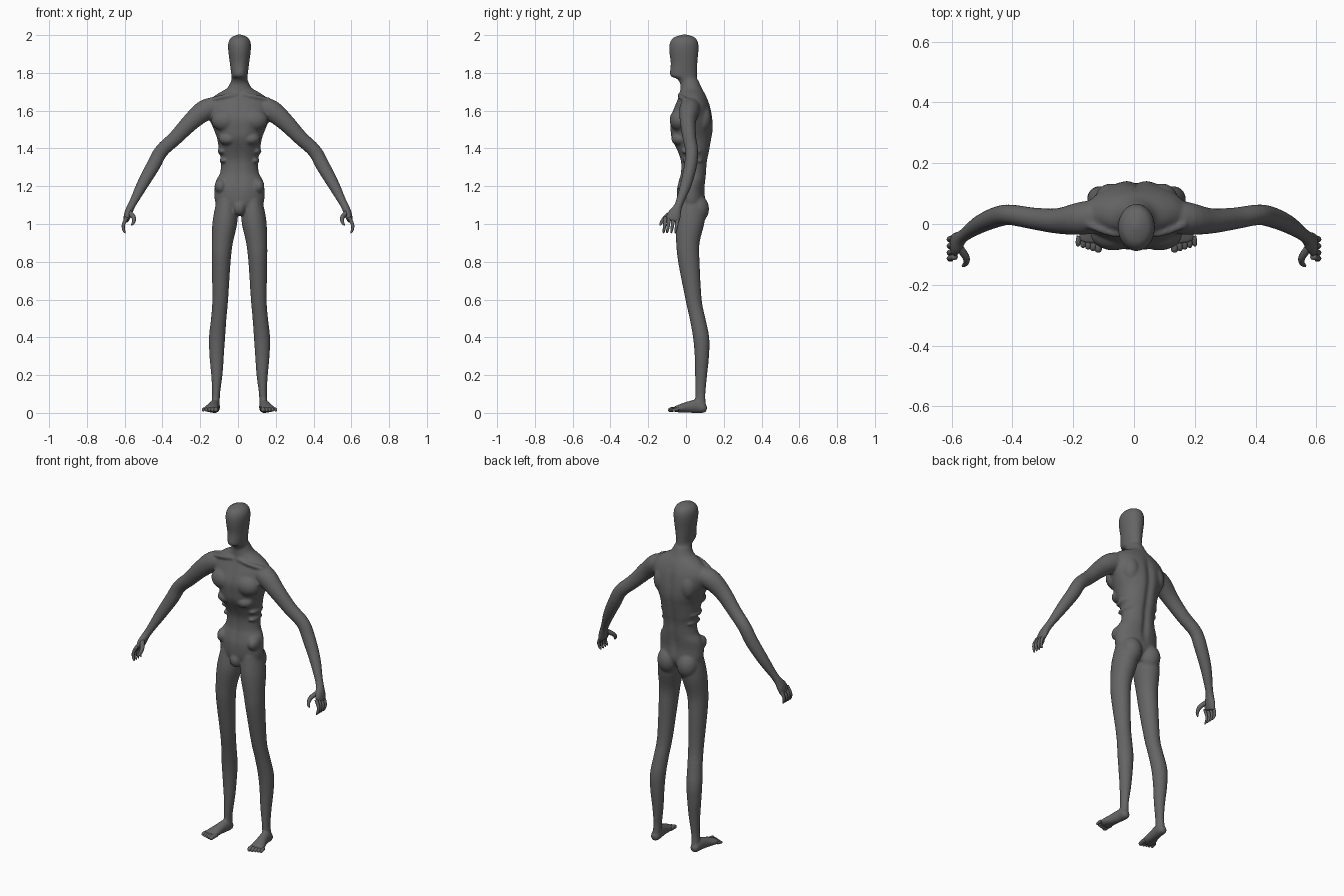
import bpy, bmesh, math
from mathutils import Vector, Matrix

SHIFT = 0.008  # trunk and legs stand slightly off the arm centre

skin = bpy.data.materials.new("dark grey skin")
skin.diffuse_color = (0.13, 0.13, 0.13, 1)


def spline(rows, steps):
    """Catmull-Rom interpolation of number tuples."""
    out = []
    for i in range(len(rows) - 1):
        p0, p1, p2 = rows[max(i - 1, 0)], rows[i], rows[i + 1]
        p3 = rows[min(i + 2, len(rows) - 1)]
        for k in range(steps):
            t = k / steps
            out.append([0.5 * (2 * b + (c - a) * t + (2 * a - 5 * b + 4 * c - d) * t * t
                               + (3 * b - a - 3 * c + d) * t ** 3)
                        for a, b, c, d in zip(p0, p1, p2, p3)])
    out.append(list(rows[-1]))
    return out


def loft(bm, rows, ref, side=1, shift=0.0, axis=None, steps=4, n=24, shape=None):
    """Closed tube; rows are x, y, z, radius along ref, radius across it."""
    path = spline(rows, steps)
    pts = [Vector((p[0] * side + shift, p[1], p[2])) for p in path]
    rings = []
    for i, p in enumerate(path):
        t = axis or (pts[min(i + 1, len(pts) - 1)] - pts[max(i - 1, 0)]).normalized()
        a = (ref - t * ref.dot(t)).normalized()
        b = t.cross(a)
        ring = []
        for k in range(n):
            ang = 2 * math.pi * k / n
            co = pts[i] + a * p[3] * math.cos(ang) + b * p[4] * math.sin(ang)
            ring.append(bm.verts.new(shape(co, pts[i]) if shape else co))
        rings.append(ring)
    for r, s in zip(rings, rings[1:]):
        for k in range(n):
            bm.faces.new((r[k], r[(k + 1) % n], s[(k + 1) % n], s[k]))
    bm.faces.new(rings[0])
    bm.faces.new(rings[-1])


def blob(bm, x, y, z, rx, ry, rz):
    m = Matrix.Translation((x + SHIFT, y, z)) @ Matrix.Diagonal((rx, ry, rz, 1))
    bmesh.ops.create_uvsphere(bm, u_segments=24, v_segments=14, radius=1, matrix=m)


def finish(bm, name):
    bmesh.ops.recalc_face_normals(bm, faces=bm.faces)
    me = bpy.data.meshes.new(name)
    bm.to_mesh(me)
    bm.free()
    me.materials.append(skin)
    me.polygons.foreach_set("use_smooth", [True] * len(me.polygons))
    ob = bpy.data.objects.new(name, me)
    bpy.context.collection.objects.link(ob)
    return ob


X, Y, Z = Vector((1, 0, 0)), Vector((0, 1, 0)), Vector((0, 0, 1))


def upright(rows):
    """z, front y, back y, half width -> loft rows."""
    return [(0, (f + b) / 2, z, w, (b - f) / 2) for z, f, b, w in rows]


def furrow(co, centre):
    """Spine groove at the back and a shallow breastbone groove in front."""
    g = math.exp(-((co.x - centre.x) / 0.018) ** 2)
    fade = max(0.0, min(1.0, (co.z - 1.12) / 0.1, (1.68 - co.z) / 0.1))
    co.y += g * fade * (-0.013 if co.y > centre.y else 0.007)
    return co


body = bmesh.new()

# trunk
loft(body, upright([
    (1.045, -0.01, 0.06, 0.04), (1.10, -0.045, 0.10, 0.122), (1.18, -0.05, 0.10, 0.132),
    (1.23, -0.04, 0.105, 0.124), (1.27, -0.03, 0.11, 0.103), (1.33, -0.03, 0.115, 0.097),
    (1.38, -0.045, 0.125, 0.107), (1.45, -0.078, 0.138, 0.118), (1.50, -0.085, 0.145, 0.136),
    (1.56, -0.085, 0.142, 0.16), (1.62, -0.062, 0.13, 0.17), (1.66, -0.045, 0.115, 0.152),
    (1.69, -0.033, 0.10, 0.115), (1.72, -0.03, 0.083, 0.065), (1.76, -0.03, 0.066, 0.044)]),
    X, shift=SHIFT, axis=Z, n=64, shape=furrow)

# neck and head
loft(body, upright([
    (1.69, -0.02, 0.085, 0.055), (1.745, -0.032, 0.063, 0.044), (1.77, -0.05, 0.059, 0.042),
    (1.787, -0.084, 0.058, 0.043), (1.85, -0.081, 0.06, 0.051), (1.92, -0.089, 0.066, 0.06),
    (1.96, -0.085, 0.064, 0.059), (1.985, -0.068, 0.05, 0.046), (1.997, -0.04, 0.025, 0.025),
    (2.003, -0.015, 0.0, 0.008)]), X, shift=SHIFT, axis=Z, n=32)

blob(body, 0, -0.03, 1.085, 0.032, 0.032, 0.04)  # groin
for s in (1, -1):
    # chest, rib margin, lower ribs, hip crest, buttock, shoulder blade
    blob(body, s * 0.075, -0.035, 1.55, 0.075, 0.052, 0.06)
    blob(body, s * 0.06, -0.03, 1.45, 0.05, 0.048, 0.035)
    blob(body, s * 0.09, 0.03, 1.385, 0.026, 0.055, 0.018)
    blob(body, s * 0.083, 0.035, 1.335, 0.023, 0.055, 0.015)
    blob(body, s * 0.1, 0.0, 1.2, 0.032, 0.046, 0.04)
    blob(body, s * 0.064, 0.06, 1.08, 0.06, 0.062, 0.075)
    blob(body, s * 0.085, 0.085, 1.56, 0.05, 0.048, 0.075)
    # collar bone
    loft(body, [(0.015, -0.03, 1.685, 0.012, 0.012), (0.08, -0.03, 1.675, 0.012, 0.012),
                (0.16, 0.0, 1.655, 0.014, 0.014)], Y, s, SHIFT, n=12)
    # leg
    loft(body, [
        (0.07, 0.03, 1.13, 0.05, 0.07), (0.076, 0.022, 1.02, 0.066, 0.078),
        (0.091, 0.010, 0.9, 0.056, 0.062), (0.097, 0.015, 0.8, 0.05, 0.057),
        (0.102, 0.040, 0.6, 0.042, 0.043), (0.110, 0.061, 0.5, 0.041, 0.042),
        (0.119, 0.080, 0.4, 0.043, 0.043), (0.121, 0.084, 0.3, 0.038, 0.038),
        (0.120, 0.080, 0.2, 0.030, 0.032), (0.124, 0.076, 0.1, 0.021, 0.027),
        (0.128, 0.078, 0.03, 0.024, 0.028)], X, s, SHIFT, axis=Z)
    # foot
    loft(body, [
        (0.128, 0.110, 0.022, 0.012, 0.013), (0.129, 0.095, 0.024, 0.025, 0.025),
        (0.132, 0.055, 0.034, 0.027, 0.035), (0.140, 0.010, 0.030, 0.030, 0.030),
        (0.149, -0.035, 0.023, 0.039, 0.021), (0.154, -0.062, 0.019, 0.039, 0.014)],
        X, s, SHIFT)
    # arm and palm
    loft(body, [
        (0.10, 0.03, 1.625, 0.055, 0.05), (0.175, 0.018, 1.602, 0.054, 0.056),
        (0.25, 0.010, 1.54, 0.042, 0.047), (0.33, 0.018, 1.457, 0.036, 0.039),
        (0.405, 0.030, 1.387, 0.034, 0.037), (0.448, 0.024, 1.31, 0.034, 0.037),
        (0.505, 0.0, 1.21, 0.030, 0.031), (0.552, -0.032, 1.12, 0.022, 0.022),
        (0.570, -0.046, 1.085, 0.024, 0.021), (0.584, -0.062, 1.05, 0.037, 0.020),
        (0.593, -0.074, 1.015, 0.038, 0.014)], Y, s)

# fuse trunk, head and limbs into one smooth skin
body_ob = finish(body, "body")
fuse = body_ob.modifiers.new("fuse", 'REMESH')
fuse.mode, fuse.voxel_size, fuse.use_smooth_shade = 'VOXEL', 0.0065, True
soften = body_ob.modifiers.new("soften", 'SMOOTH')
soften.factor, soften.iterations = 0.5, 5

# fingers, thumbs and toes
for s, label in ((1, "left"), (-1, "right")):
    bm = bmesh.new()
    for y in (-0.045, -0.067, -0.089, -0.108):
        loft(bm, [(0.588, y, 1.035, 0.010, 0.010), (0.606, y - 0.004, 0.998, 0.009, 0.009),
                  (0.606, y - 0.008, 0.972, 0.0075, 0.0075), (0.599, y - 0.011, 0.956, 0.005, 0.005),
                  (0.597, y - 0.012, 0.951, 0.001, 0.001)], Y, s, n=12)
    loft(bm, [(0.576, -0.075, 1.062, 0.013, 0.013), (0.553, -0.108, 1.036, 0.012, 0.012),
              (0.552, -0.128, 1.012, 0.009, 0.009), (0.562, -0.137, 0.996, 0.005, 0.005),
              (0.565, -0.139, 0.992, 0.001, 0.001)], X, s, n=12)
    finish(bm, label + "_fingers")

    bm = bmesh.new()
    for i in range(5):
        x, r = 0.122 + 0.0165 * i, 0.0125 - 0.001 * i
        tip = -0.094 + 0.005 * i
        loft(bm, [(x, -0.04, 0.02, r, r), (x + 0.003, tip + 0.018, 0.018, r, r),
                  (x + 0.004, tip + 0.005, 0.013, r * 0.8, r * 0.8),
                  (x + 0.004, tip, 0.011, 0.001, 0.001)], X, s, SHIFT, n=12)
    finish(bm, label + "_toes")
